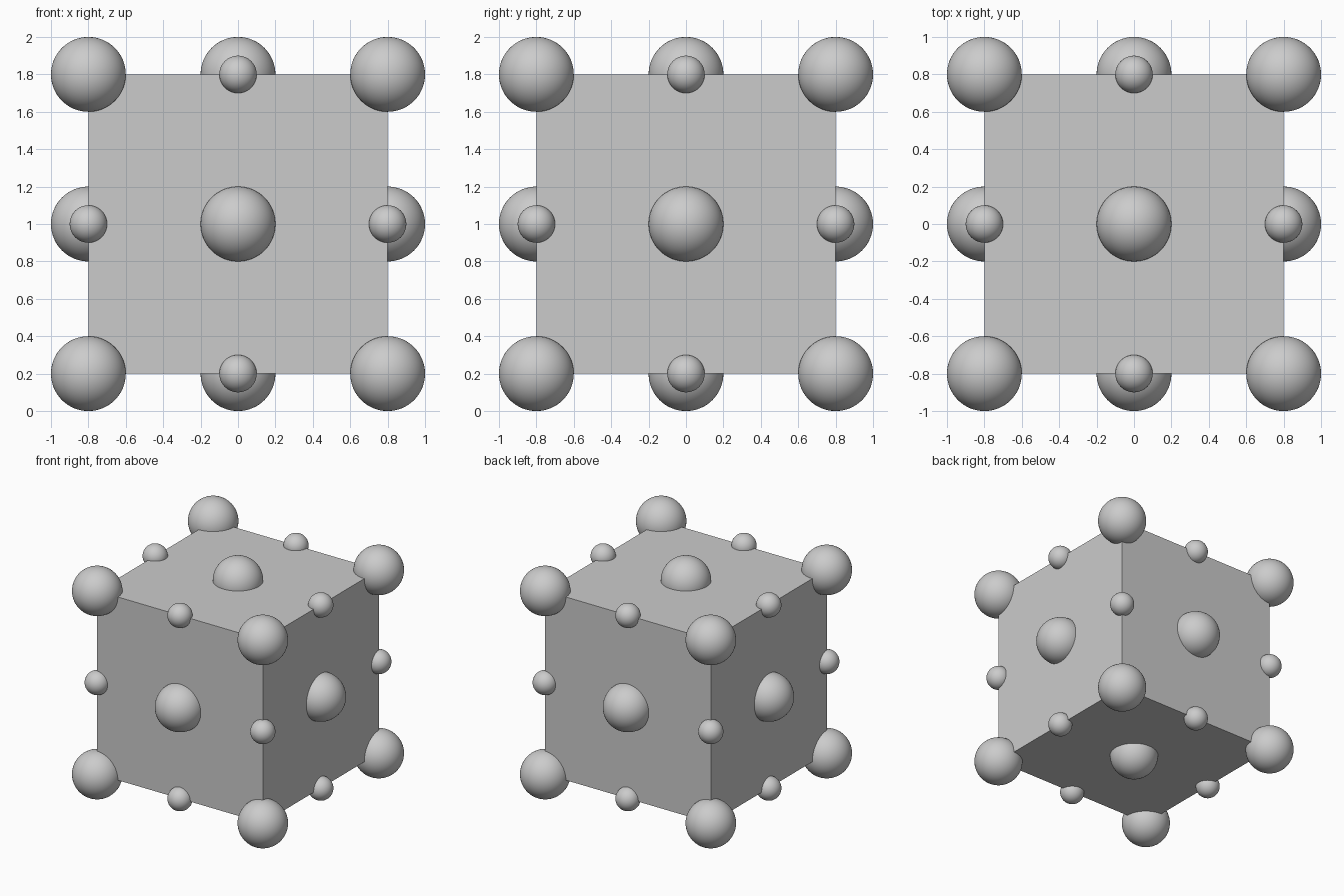
import bpy
from itertools import product

if "Cube" in bpy.data.objects:
    bpy.data.objects.remove(bpy.data.objects["Cube"])

HALF = 0.8
CENTRE_Z = 1.0


def add_sphere(name, grid_pos, radius):
    """Smooth ball at a (-1, 0, 1) grid position on the cube."""
    x, y, z = (c * HALF for c in grid_pos)
    bpy.ops.mesh.primitive_uv_sphere_add(
        segments=64, ring_count=32, radius=radius, location=(x, y, z + CENTRE_Z))
    ball = bpy.context.object
    ball.name = name
    bpy.ops.object.shade_smooth()


# Cube body
bpy.ops.mesh.primitive_cube_add(size=2 * HALF, location=(0, 0, CENTRE_Z))
bpy.context.object.name = "cube_body"

# Balls on faces, edges and corners, chosen by the number of non-zero axes
KINDS = {1: ("face_ball", 0.2), 2: ("edge_ball", 0.1), 3: ("corner_ball", 0.2)}
for pos in product((-1, 0, 1), repeat=3):
    axes = sum(map(abs, pos))
    if axes:
        add_sphere(KINDS[axes][0], pos, KINDS[axes][1])
